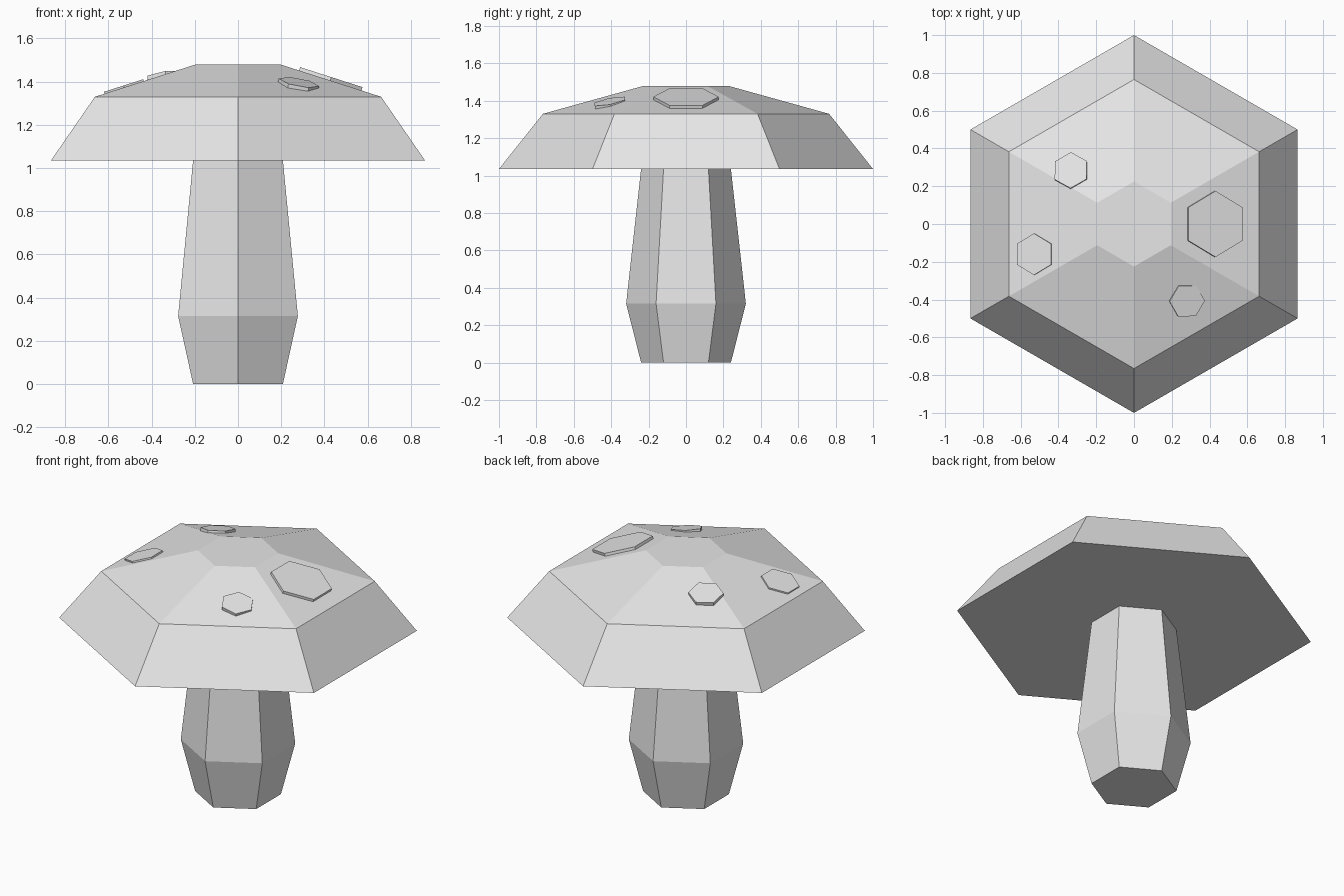
import bpy
import bmesh
from math import radians, cos, sin, atan
from mathutils import Matrix, Vector

cube = bpy.data.objects.get("Cube")
if cube:
    bpy.data.objects.remove(cube, do_unlink=True)

GREY = (0.8, 0.8, 0.8, 1.0)
grey = bpy.data.materials.new("light_grey")
grey.use_nodes = True
grey.diffuse_color = GREY
grey.node_tree.nodes["Principled BSDF"].inputs["Base Color"].default_value = GREY


def hex_loft(name, rings, turn=90):
    """Closed six-sided solid through (radius, height) rings."""
    bm = bmesh.new()
    loops = []
    for radius, z in rings:
        angles = [radians(turn + 60 * i) for i in range(6)]
        loops.append([bm.verts.new((radius * cos(a), radius * sin(a), z)) for a in angles])
    for low, high in zip(loops, loops[1:]):
        for i in range(6):
            j = (i + 1) % 6
            bm.faces.new((low[i], low[j], high[j], high[i]))
    bm.faces.new(loops[0][::-1])
    bm.faces.new(loops[-1])
    mesh = bpy.data.meshes.new(name)
    bm.to_mesh(mesh)
    bm.free()
    mesh.materials.append(grey)
    obj = bpy.data.objects.new(name, mesh)
    bpy.context.collection.objects.link(obj)
    return obj


def spot(name, top_centre, radius, turn, lean, slope):
    """Thin hexagonal plate leaning outwards in the given direction."""
    obj = hex_loft(name, [(radius, -0.025), (radius, 0)], turn)
    axis = Vector((-sin(radians(lean)), cos(radians(lean)), 0))
    tilt = Matrix.Rotation(atan(slope), 4, axis)
    obj.matrix_world = Matrix.Translation(top_centre) @ tilt


# Stem, bulging near the foot
hex_loft("stem", [(0.24, 0), (0.32, 0.315), (0.24, 1.036)])

# Cap with steep skirt, shallow roof and flat crown
hex_loft("cap", [(1.0, 1.035), (0.765, 1.33), (0.225, 1.48)])

# Raised spots on the cap roof
spot("large_left_spot", (0.432, 0, 1.421), 0.175, 90, 0, 0.32)
spot("front_spot", (0.282, -0.408, 1.397), 0.095, 0, -47, 0.28)
spot("right_spot", (-0.53, -0.16, 1.382), 0.11, 90, 180, 0.32)
spot("back_spot", (-0.335, 0.285, 1.427), 0.098, 90, 118, 0.27)
